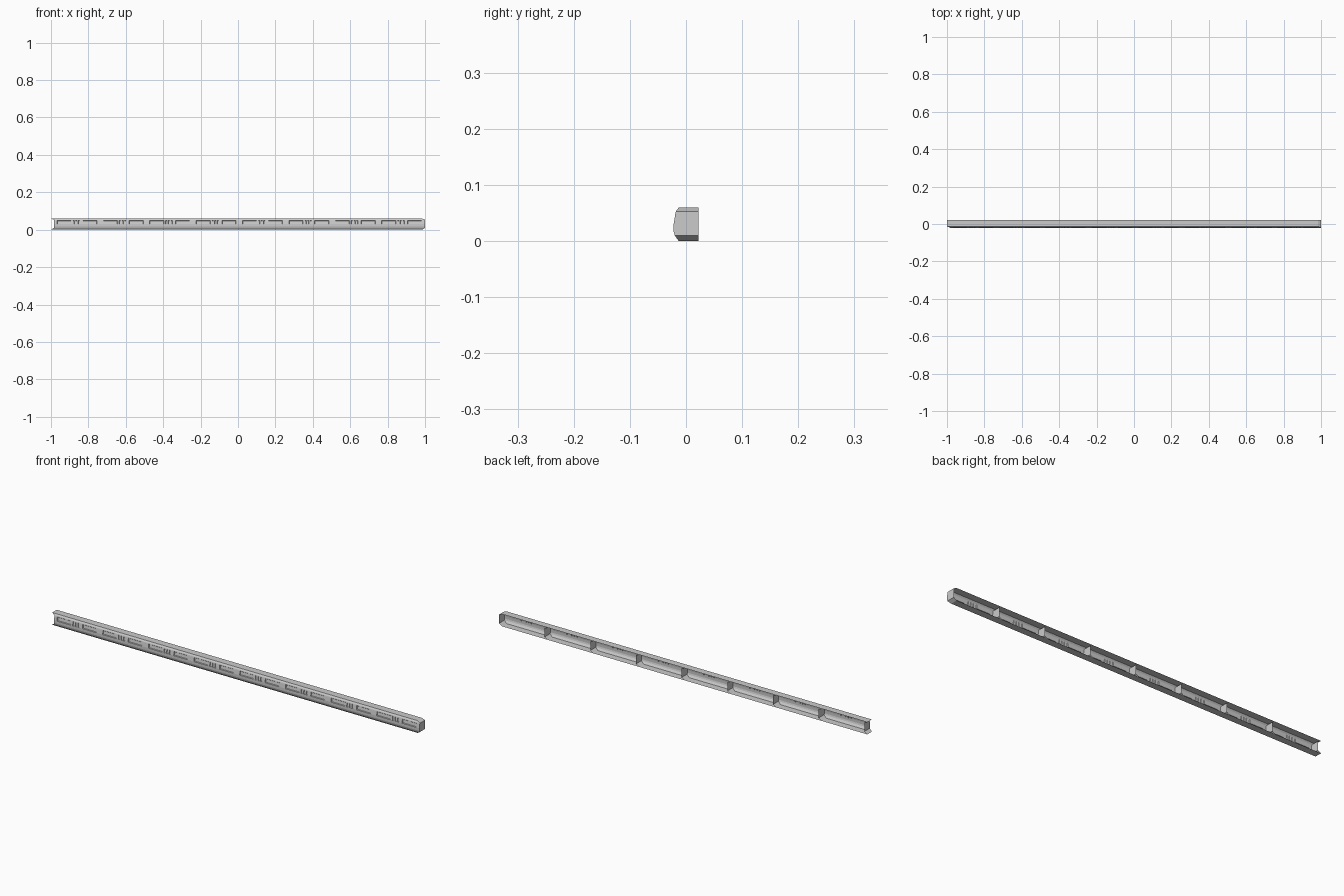
import bpy, bmesh

if "Cube" in bpy.data.objects:
    bpy.data.objects.remove(bpy.data.objects["Cube"])

PITCH, NOSE, COUNT = 0.248, 0.016, 8
BACK = 0.022

# cross-section (y, z, forward shift of the nested end at that height), bottom to top
PROFILE = [(BACK, 0.0, 0.0), (-0.013, 0.0, 0.0), (-0.020, 0.010, NOSE),
           (-0.022, 0.017, NOSE), (-0.022, 0.030, NOSE), (-0.019, 0.049, NOSE),
           (-0.018, 0.053, NOSE), (-0.013, 0.060, 0.0), (BACK, 0.060, 0.0)]
BAND = 4  # profile strip that carries the recesses

# column positions along a segment: long panel, three slits, long panel
PANELS = [(0.032, 0.108)] + [(0.117 + i * 0.014, 0.125 + i * 0.014) for i in range(3)] + [(0.170, 0.246)]
COLUMNS = [x for p in PANELS for x in p]


def mesh_from(bm, name):
    bmesh.ops.remove_doubles(bm, verts=bm.verts, dist=1e-6)
    me = bpy.data.meshes.new(name)
    bm.to_mesh(me)
    bm.free()
    return me


def place(name, me, x):
    ob = bpy.data.objects.new(name, me)
    ob.location.x = x
    bpy.context.collection.objects.link(ob)


def shell_mesh():
    # open-backed channel with recessed panels on its front
    bm = bmesh.new()
    rows = []
    for y, z, s in PROFILE:
        xs = [s] + COLUMNS + [PITCH + s]
        rows.append([bm.verts.new((x, y, z)) for x in xs])
    recess = []
    for r in range(len(rows) - 1):
        a, b = rows[r], rows[r + 1]
        if r != BAND:
            # plain strip
            bm.faces.new([*a, *reversed(b)]) if r in (BAND - 1, BAND + 1) else \
                bm.faces.new((a[0], a[-1], b[-1], b[0]))
            continue
        for c in range(len(a) - 1):
            f = bm.faces.new((a[c], a[c + 1], b[c + 1], b[c]))
            if c % 2 == 1:
                recess.append((f, c))
    bm.normal_update()
    for f, c in recess:
        long_panel = c in (1, 9)
        bmesh.ops.inset_individual(bm, faces=[f], thickness=0.003 if long_panel else 0.0015,
                                   depth=-0.004 if long_panel else -0.003)
    loose = [v for v in bm.verts if not v.link_faces]
    bmesh.ops.delete(bm, geom=loose, context='VERTS')
    return mesh_from(bm, "trim_shell")


def rib_mesh():
    # bulkhead folded along the nested end line
    bm = bmesh.new()
    edge = [PROFILE[i] for i in (1, 2, 3, 4, 5, 6, 7)]
    front = [bm.verts.new((s, y, z)) for y, z, s in edge]
    back = [bm.verts.new((s, BACK, z)) for y, z, s in edge]
    for i in range(len(edge) - 1):
        bm.faces.new((front[i], back[i], back[i + 1], front[i + 1]))
    bm.normal_update()
    return mesh_from(bm, "trim_rib")


shell, rib = shell_mesh(), rib_mesh()
for i in range(COUNT):
    place(f"trim_segment_{i + 1}", shell, -1 + i * PITCH)
for i in range(COUNT + 1):
    place(f"end_rib_{i + 1}", rib, -1 + i * PITCH)
